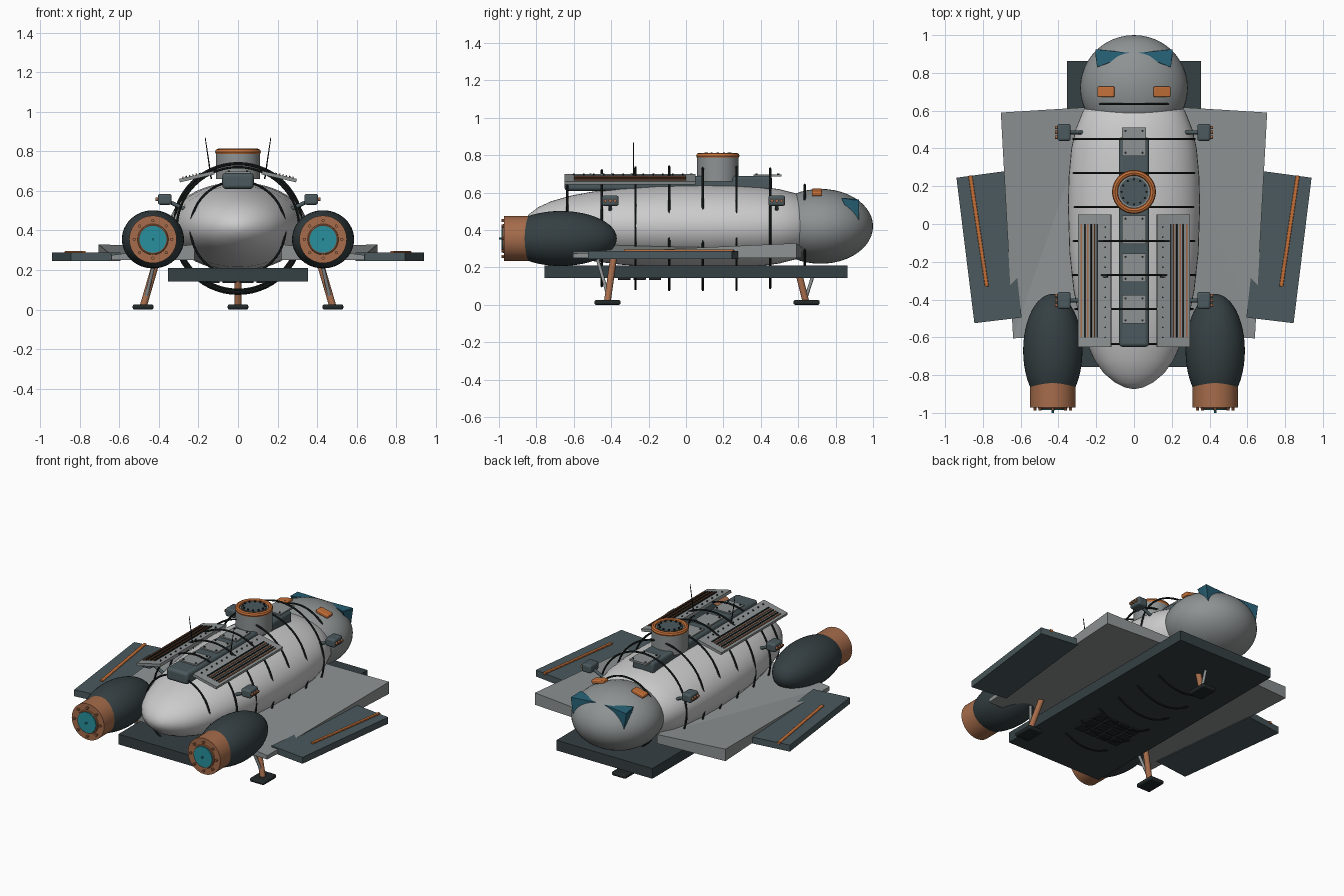
import bpy, bmesh, math
from mathutils import Vector

if "Cube" in bpy.data.objects:
    bpy.data.objects.remove(bpy.data.objects["Cube"])

def mat(name, c):
    m = bpy.data.materials.new(name)
    m.diffuse_color = (*c, 1)
    m.use_nodes = True
    m.node_tree.nodes["Principled BSDF"].inputs["Base Color"].default_value = m.diffuse_color
    return m

PALE = mat("pale_hull", (.62, .62, .62))
GREY = mat("mid_grey", (.27, .29, .29))
DARK = mat("dark_slate", (.035, .05, .055))
SLATE = mat("slate", (.07, .10, .11))
BLACK = mat("black_trim", (.015, .02, .02))
ORANGE = mat("orange", (.55, .16, .04))
COPPER = mat("copper", (.38, .15, .07))
TEAL = mat("teal_glow", (.02, .28, .34))
GLASS = mat("blue_glass", (.02, .12, .18))

def finish(name, bm, m, smooth=True, bevel=0):
    bmesh.ops.recalc_face_normals(bm, faces=bm.faces)
    me = bpy.data.meshes.new(name)
    bm.to_mesh(me)
    bm.free()
    ob = bpy.data.objects.new(name, me)
    bpy.context.collection.objects.link(ob)
    me.materials.append(m)
    if bevel:
        b = ob.modifiers.new("bevel", 'BEVEL')
        b.width, b.segments = bevel, 3
    if smooth:
        bpy.ops.object.select_all(action='DESELECT')
        ob.select_set(True)
        bpy.context.view_layer.objects.active = ob
        bpy.ops.object.shade_smooth_by_angle(angle=math.radians(35))
    return ob

def box(name, c, size, m, bevel=0, rot=(0, 0, 0)):
    bm = bmesh.new()
    bmesh.ops.create_cube(bm, size=1)
    bmesh.ops.scale(bm, vec=size, verts=bm.verts)
    ob = finish(name, bm, m, bevel > 0, bevel)
    ob.location, ob.rotation_euler = c, rot
    return ob

def rod(name, a, b, r, m, r2=None, seg=24):
    a, b = Vector(a), Vector(b)
    bm = bmesh.new()
    bmesh.ops.create_cone(bm, cap_ends=True, segments=seg, radius1=r,
                          radius2=r if r2 is None else r2, depth=(b - a).length)
    ob = finish(name, bm, m)
    ob.location = (a + b) / 2
    ob.rotation_euler = (b - a).to_track_quat('Z', 'Y').to_euler()
    return ob

def lathe(name, prof, c, sx, sz, m, seg=48):
    """Revolve (y, r) profile about the y axis, with separate x and z scale."""
    bm = bmesh.new()
    rings = [[bm.verts.new((c[0] + sx * r * math.cos(t), c[1] + y, c[2] + sz * r * math.sin(t)))
              for t in (math.tau * i / seg for i in range(seg))] for y, r in prof]
    for p, q in zip(rings, rings[1:]):
        for i in range(seg):
            j = (i + 1) % seg
            bm.faces.new((p[i], p[j], q[j], q[i]))
    bmesh.ops.remove_doubles(bm, verts=bm.verts, dist=1e-5)
    return finish(name, bm, m)

def ellipse(ry, n=24):
    return [(-ry * math.cos(math.pi * i / n), math.sin(math.pi * i / n)) for i in range(n + 1)]

def torus(name, c, R, r, m, axis):
    bpy.ops.mesh.primitive_torus_add(location=c, major_radius=R, minor_radius=r,
                                     major_segments=56, minor_segments=8,
                                     rotation=(math.pi / 2, 0, 0) if axis == 'Y' else (0, 0, 0))
    ob = bpy.context.object
    ob.name = name
    ob.data.materials.append(m)
    bpy.ops.object.shade_smooth_by_angle()

def slab(name, pts, m):
    """Prism from (x, y, z_bottom, z_top) corners."""
    bm = bmesh.new()
    lo = [bm.verts.new((x, y, z)) for x, y, z, _ in pts]
    hi = [bm.verts.new((x, y, z)) for x, y, _, z in pts]
    n = len(pts)
    bm.faces.new(lo[::-1])
    # top split along the inner-front to outer-rear crease
    bm.faces.new((hi[0], hi[1], hi[2]))
    bm.faces.new((hi[0], hi[2], hi[3]))
    for i in range(n):
        j = (i + 1) % n
        bm.faces.new((lo[i], lo[j], hi[j], hi[i]))
    return finish(name, bm, m, False)

# main hull and nose cabin
HULL = [(-.875, 0), (-.865, .05), (-.84, .1), (-.79, .16), (-.72, .21), (-.62, .255), (-.5, .29),
        (-.35, .32), (-.15, .342), (.1, .35), (.25, .346), (.4, .332), (.5, .31), (.6, .27), (.68, .19), (.72, 0)]
lathe("hull", HULL, (0, 0, .42), 1, .64, PALE)
lathe("nose_cabin", ellipse(.28), (0, .72, .42), .285, .2, GREY)

# round hull hoops
for y, r in ((-.635, .24), (-.45, .31), (-.27, .325), (-.09, .33), (.09, .33), (.27, .33), (.45, .32), (.635, .232)):
    torus("hull_hoop", (0, y, .41), r, .006, BLACK, 'Y')

# belly plate and heat tiles
box("belly_plate", (0, .053, .177), (.71, 1.62, .068), DARK)
for i in range(4):
    for j in range(3):
        box("belly_tile", (-.129 + i * .086, -.33 + j * .082, .14), (.07, .066, .014), BLACK, .003)

# spine, hatch panels with bolts
box("spine", (0, -.095, .65), (.16, 1.11, .08), SLATE, .018)
for y in (.435, -.03, -.232, -.452):
    box("spine_panel", (0, y, .692), (.125, .15, .012), GREY)
    for sx in (-1, 1):
        for sy in (-1, 1):
            rod("panel_bolt", (.045 * sx, y + .058 * sy, .695), (.045 * sx, y + .058 * sy, .702), .006, BLACK, seg=10)

# dorsal docking collar
rod("collar", (0, .17, .66), (0, .17, .8), .112, GREY, seg=48)
torus("collar_rim", (0, .17, .797), .1, .016, ORANGE, 'Z')
rod("collar_hatch", (0, .17, .79), (0, .17, .806), .078, SLATE, seg=40)
for i in range(12):
    t = math.tau * i / 12
    p = (.066 * math.cos(t), .17 + .066 * math.sin(t))
    rod("hatch_bolt", (*p, .8), (*p, .814), .006, BLACK, seg=8)

for s in (-1, 1):
    # wing, winglet and orange stripe
    slab("wing", [(.22 * s, .62, .25, .31), (.705 * s, .59, .25, .33),
                  (.64 * s, -.605, .25, .275), (.22 * s, -.6, .25, .33)], GREY)
    slab("winglet", [(.68 * s, .28, .245, .288), (.94 * s, .245, .245, .288),
                     (.845 * s, -.525, .245, .288), (.595 * s, -.495, .245, .288)], SLATE)
    box("winglet_stripe", (.823 * s, -.037, .288), (.02, .595, .018), ORANGE, .004,
        (0, 0, -s * math.atan2(.088, .59)))

    # engine pod, nozzle, glow and bolts
    ex, ez = .43 * s, .355
    lathe("engine_pod", ellipse(.3), (ex, -.67, ez), .157, .147, DARK)
    rod("engine_nozzle", (ex, -.84, ez), (ex, -.972, ez), .12, COPPER, seg=40)
    rod("engine_glow", (ex, -.96, ez), (ex, -.986, ez), .068, TEAL, seg=40)
    torus("glow_rim", (ex, -.973, ez), .071, .007, COPPER, 'Y')
    for i in range(8):
        t = math.tau * i / 8
        p = Vector((ex + .095 * math.cos(t), -.965, ez + .095 * math.sin(t)))
        rod("nozzle_bolt", p, p - Vector((0, .022, 0)), .008, COPPER, seg=8)
    rod("nozzle_pin", (ex, -.98, ez), (ex, -1, ez), .006, TEAL, seg=8)

    # rear landing leg with brace
    rod("rear_leg", (.405 * s, -.385, .27), (.478 * s, -.42, .02), .018, COPPER)
    rod("rear_leg_brace", (.42 * s, -.475, .25), (.465 * s, -.42, .06), .009, GREY)
    box("rear_foot", (.48 * s, -.42, .013), (.105, .14, .026), BLACK, .01)

    # roof radiator with louvres and rivets (tilted like a shallow roof)
    tilt = s * math.radians(13)
    box("radiator", (.208 * s, -.3, .672), (.18, .7, .018), GREY, 0, (0, tilt, 0))
    for k in range(6):
        d = -.015 + k * .017
        box("radiator_louvre", ((.208 + d) * s, -.3, .682 - d * .23), (.007, .6, .012),
            (BLACK, COPPER)[k % 2], 0, (0, tilt, 0))
    for k in range(12):
        p = Vector((.152 * s, -.6 + k * .053, .69))
        rod("radiator_rivet", p, p + Vector((0, 0, .012)), .004, BLACK, seg=8)

    # whip antenna
    rod("antenna", (.135 * s, -.28, .66), (.166 * s, -.28, .87), .004, BLACK, .002, seg=8)

    # manoeuvring thruster blocks
    for y in (.485, -.405):
        box("thruster_block", (.37 * s, y, .557), (.07, .09, .055), SLATE, .012)
        rod("thruster_mount", (.25 * s, y, .5), (.36 * s, y, .55), .01, SLATE, seg=12)
        for k in (-1, 0, 1):
            rod("thruster_jet", (.395 * s, y + k * .026, .557), (.417 * s, y + k * .026, .557), .009, COPPER, seg=12)

    # cabin lamps and windscreen blades
    box("cabin_lamp", (.148 * s, .7, .602), (.09, .055, .024), ORANGE, .006, (0, s * .22, 0))
    bm = bmesh.new()
    for p in ((.01, .905, .568), (.012, .897, .56), (.205, .925, .562), (.205, .9, .56),
              (.195, .83, .572), (.185, .925, .425), (.185, .9, .43)):
        bm.verts.new((p[0] * s, p[1], p[2]))
    bmesh.ops.convex_hull(bm, input=bm.verts)
    finish("windscreen_blade", bm, GLASS, False)

# nose landing leg
rod("nose_leg", (0, .605, .16), (0, .64, .02), .018, COPPER)
rod("nose_leg_brace", (0, .68, .16), (0, .645, .05), .009, GREY)
box("nose_foot", (0, .645, .013), (.105, .14, .026), BLACK, .01)
